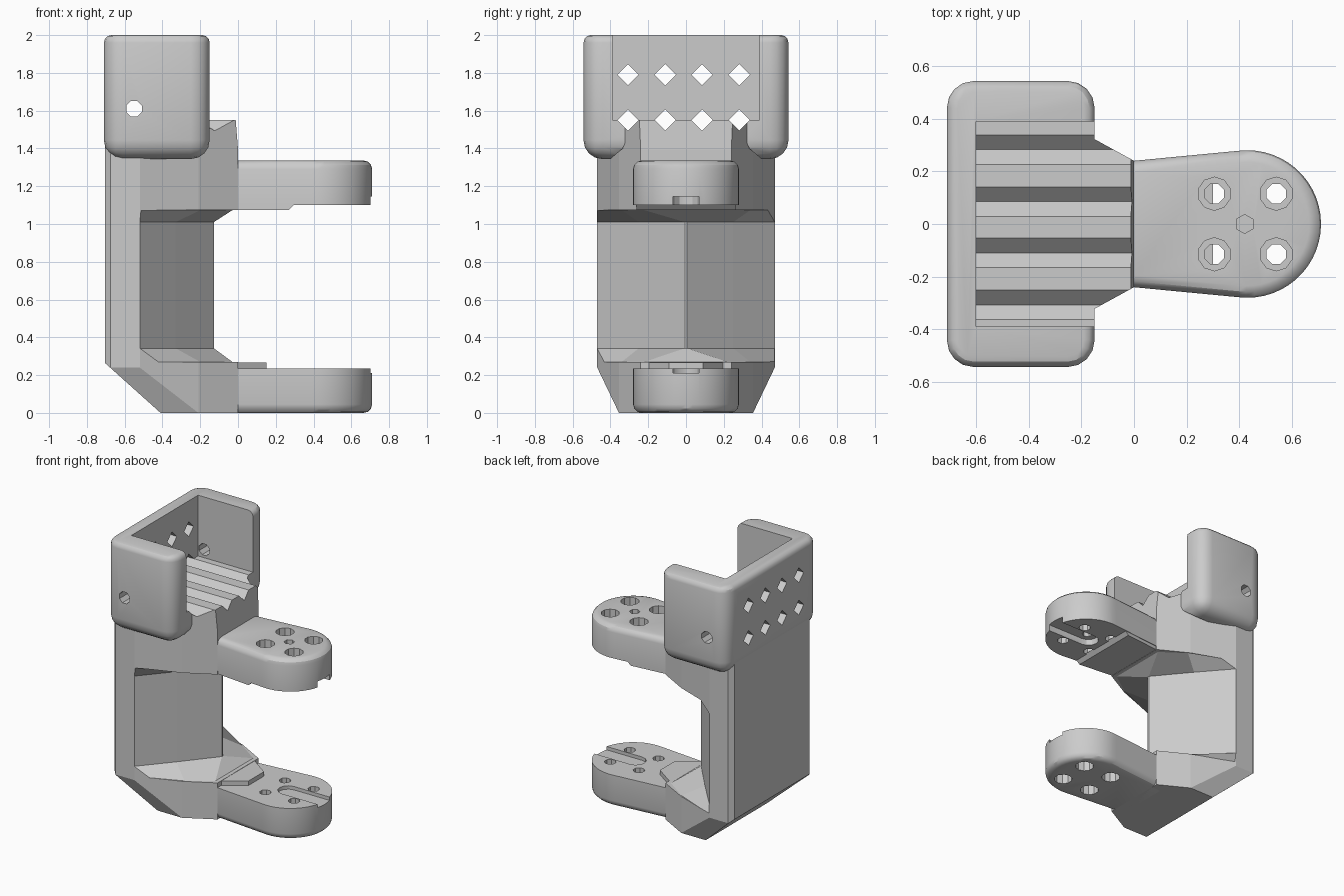
import bpy, bmesh, math

if "Cube" in bpy.data.objects:
    bpy.data.objects.remove(bpy.data.objects["Cube"])

def make(name, bm):
    bmesh.ops.recalc_face_normals(bm, faces=bm.faces)
    me = bpy.data.meshes.new(name)
    bm.to_mesh(me)
    bm.free()
    ob = bpy.data.objects.new(name, me)
    bpy.context.collection.objects.link(ob)
    return ob

def loft(name, layers, axis='z', bevel=None):
    """layers: list of (height, 2D outline); bevel: (height, width) rounds that rim."""
    put = {'z': lambda a, b, h: (a, b, h),
           'y': lambda a, b, h: (a, h, b),
           'x': lambda a, b, h: (h, a, b)}[axis]
    bm = bmesh.new()
    rings = [[bm.verts.new(put(a, b, h)) for a, b in pts] for h, pts in layers]
    bm.faces.new(rings[0])
    bm.faces.new(rings[-1])
    for r, s in zip(rings, rings[1:]):
        for i in range(len(r)):
            j = (i + 1) % len(r)
            bm.faces.new((r[i], r[j], s[j], s[i]))
    bmesh.ops.recalc_face_normals(bm, faces=bm.faces)
    if bevel:
        rim = [e for e in bm.edges if all(abs(v.co.z - bevel[0]) < 1e-4 for v in e.verts)]
        bmesh.ops.bevel(bm, geom=rim, offset=bevel[1], segments=3, profile=0.5, affect='EDGES')
    return make(name, bm)

def prism(name, pts, lo, hi, axis='z', bevel=None):
    return loft(name, [(lo, pts), (hi, pts)], axis, bevel)

def boolean(ob, cutters, op='DIFFERENCE'):
    for c in cutters:
        c.hide_render = True
        m = ob.modifiers.new('cut', 'BOOLEAN')
        m.operation, m.object, m.solver = op, c, 'EXACT'
    bpy.context.view_layer.update()
    dg = bpy.context.evaluated_depsgraph_get()
    me = bpy.data.meshes.new_from_object(ob.evaluated_get(dg))
    ob.modifiers.clear()
    ob.data = me

def drop(obs):
    for c in obs:
        bpy.data.objects.remove(c, do_unlink=True)

def mirror(pts):
    """Outline with b > 0, mirrored over b = 0."""
    return pts + [(a, -b) for a, b in reversed(pts) if abs(b) > 1e-6]

def ring(cx, cy, r, n=8):
    return [(cx + r * math.cos(2 * math.pi * (i + .5) / n),
             cy + r * math.sin(2 * math.pi * (i + .5) / n)) for i in range(n)]

def diamond(cy, cz, r=.056):
    return [(cy - r, cz), (cy, cz - r), (cy + r, cz), (cy, cz + r)]

COLS = (-.307, -.11, .085, .282)

# Main body: plan outline limited by side and end outlines
body = prism('body', mirror([(-.705, .44), (-.675, .47), (-.52, .47), (-.21, .355), (0, .24)]), 0, 1.55)
side = prism('side_limit', [(-.8, .35), (-.41, 0), (.1, -.09), (.01, 0), (.005, 1.33),
                            (-.012, 1.55), (-.012, 1.7), (-.8, 1.7)], -1, 1, 'y')
end = prism('end_limit', [(-.355, 0), (.355, 0), (.47, .24), (.47, 1.7), (-.47, 1.7), (-.47, .24)], -1, 1, 'x')
boolean(body, [side, end], 'INTERSECT')
drop([side, end])

# Clearance around the wedge-shaped spine, flaring at both ends
def around(pts):
    return [(-.52, .6)] + mirror(pts) + [(-.52, -.6), (.5, -.6), (.5, .6)]
inner = around([(-.52, .47), (-.33, .25), (-.128, .006)])
outer = around([(-.52, .475), (-.2, .34), (-.03, .22)])
clear = loft('spine_clearance', [(.27, outer), (.342, inner), (1.01, inner), (1.073, outer)])
grooves = [prism('groove', diamond(y, 1.55), -1, .5, 'x') for y in COLS]
boolean(body, [clear] + grooves)
drop([clear])

# Upper cradle: rounded box, hollowed out and open at the top and front
bm = bmesh.new()
bmesh.ops.create_cube(bm, size=1)
for v in bm.verts:
    v.co = (-.43 + v.co.x * .56, v.co.y * 1.085, 1.672 + v.co.z * .656)
low = [e for e in bm.edges if any(v.co.z < 1.5 for v in e.verts)]
bmesh.ops.bevel(bm, geom=low, offset=.1, segments=4, profile=.5, affect='EDGES')
top = [e for e in bm.edges if all(v.co.z > 1.999 for v in e.verts)]
bmesh.ops.bevel(bm, geom=top, offset=.04, segments=3, profile=.5, affect='EDGES')
cradle = make('cradle', bm)
hollow = prism('hollow', [(.39, 2.2), (.39, 1.55), (.3, 1.55), (.305, 1.47), (.335, 1.4), (.41, 1.335), (.41, 1.2),
                          (-.41, 1.2), (-.41, 1.335), (-.335, 1.4), (-.305, 1.47), (-.3, 1.55),
                          (-.39, 1.55), (-.39, 2.2)], -.6, .3, 'x')
upper_row = [prism('diamond', diamond(y, 1.79), -1, .2, 'x') for y in COLS]
pin = prism('pin_hole', ring(-.55, 1.61, .045), -1, 1, 'y')
boolean(cradle, [hollow, pin] + grooves + upper_row)
drop([hollow, pin] + grooves + upper_row)

# Two arms with four counterbored holes, a centre hole and a slot facing the gap
arc = [(.43 + .28 * math.cos(math.radians(a)), .28 * math.sin(math.radians(a)))
       for a in range(98, -1, -7)]
outline = mirror([(-.12, .23), (0, .24)] + arc)
slot = [(.8, .07), (.8, -.07)] + [(.41 - .07 * math.cos(t), -.07 * math.sin(t))
        for t in [math.radians(90 - 30 * i) for i in range(7)]]

def arm(name, lo, hi, outward, slot_depth):
    rim, inside = (hi, lo) if outward > 0 else (lo, hi)
    ob = prism(name, outline, lo, hi, 'z', (rim, .045))
    cuts = [prism('centre_hole', ring(.42, 0, .036, 6), lo - .1, hi + .1)]
    a, b = sorted((inside - outward * .1, inside + outward * slot_depth))
    cuts.append(prism('slot', slot, a, b))
    for x in (.305, .54):
        for y in (-.115, .115):
            cuts.append(prism('bolt_hole', ring(x, y, .04), lo - .1, hi + .1))
            a, b = sorted((rim - outward * .1, rim + outward * .1))
            cuts.append(prism('counterbore', ring(x, y, .063, 10), a, b))
    if outward < 0:          # no through hole in the lower centre
        drop([cuts.pop(0)])
    boolean(ob, cuts)
    drop(cuts)
    return ob

lower_arm = arm('lower_arm', 0, .235, -1, .025)
upper_arm = arm('upper_arm', 1.1, 1.336, 1, .045)

# Pads where the arms meet the body
prism('lower_pad', mirror([(-.2, .335), (.15, .09)]), .2, .268)
loft('upper_pad', [(1.075, mirror([(-.1, .23), (0, .235), (.27, .262)])),
                   (1.105, mirror([(-.1, .23), (0, .235), (.3, .265)]))])

for ob in (cradle, lower_arm, upper_arm):
    bpy.ops.object.select_all(action='DESELECT')
    ob.select_set(True)
    bpy.context.view_layer.objects.active = ob
    bpy.ops.object.shade_smooth_by_angle(angle=math.radians(30))
